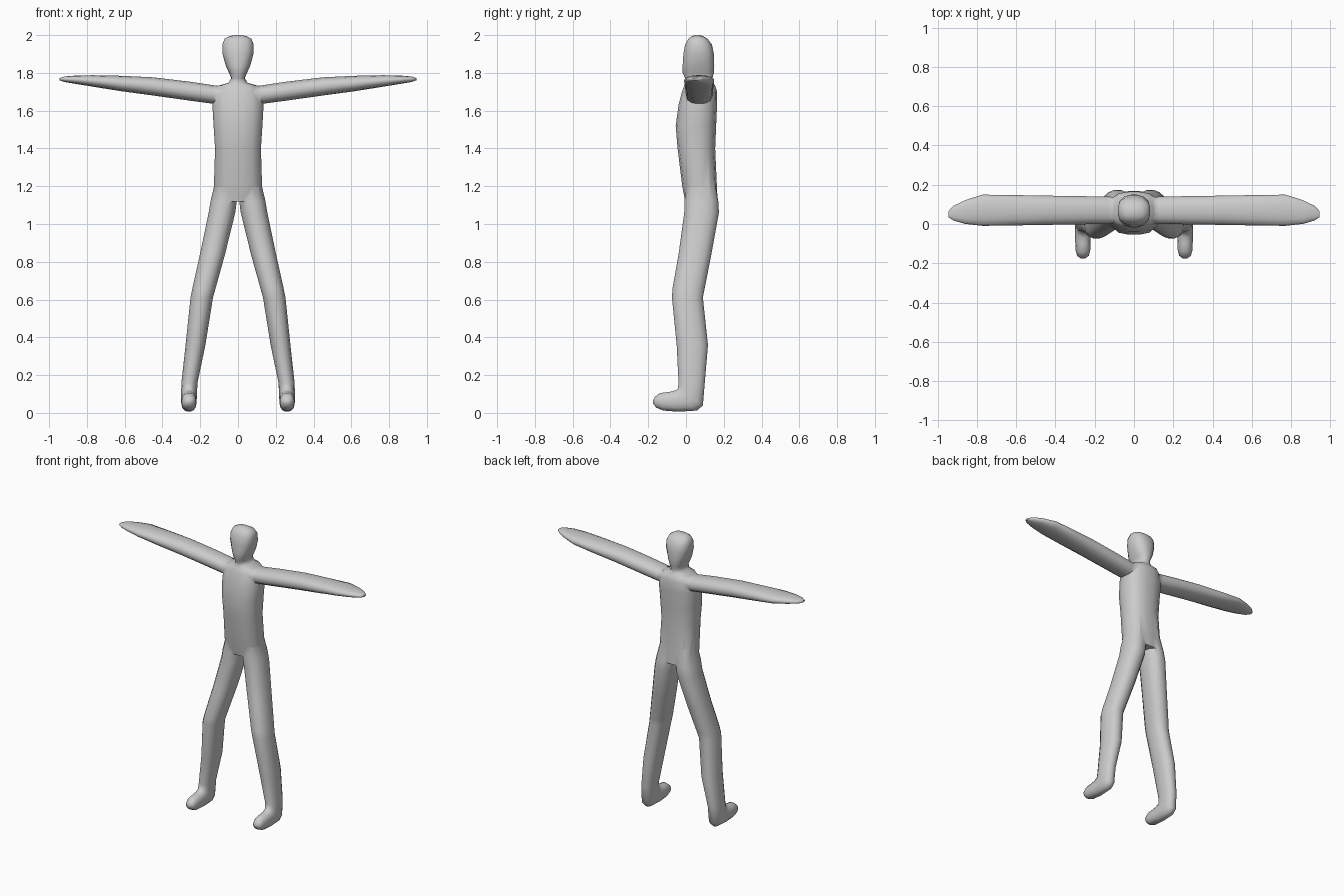
import bpy, bmesh, math
from mathutils import Vector

if "Cube" in bpy.data.objects:
    bpy.data.objects.remove(bpy.data.objects["Cube"])

SIDES = 16
skin = bpy.data.materials.new("plain grey")
skin.diffuse_color = (0.6, 0.6, 0.6, 1)
skin.use_nodes = True
skin.node_tree.nodes["Principled BSDF"].inputs["Base Color"].default_value = skin.diffuse_color


def loft(name, rings, power=2.7):
    """Skin rounded-box rings; each ring is (end A, end B, half-width vector)."""
    bm = bmesh.new()
    loops = []
    for a, b, w in rings:
        a, b, w = Vector(a), Vector(b), Vector(w)
        mid, half = (a + b) / 2, (a - b) / 2
        loop = []
        for i in range(SIDES):
            t = 2 * math.pi * (i + 0.5) / SIDES
            c, s = math.cos(t), math.sin(t)
            r = (abs(c) ** power + abs(s) ** power) ** (-1 / power)
            loop.append(bm.verts.new(mid + half * c * r + w * s * r))
        loops.append(loop)
    for p, q in zip(loops, loops[1:]):
        for i in range(SIDES):
            j = (i + 1) % SIDES
            bm.faces.new((p[i], p[j], q[j], q[i]))
    for cap in (loops[0], loops[-1]):
        bm.faces.new(cap)
    bmesh.ops.recalc_face_normals(bm, faces=bm.faces)
    mesh = bpy.data.meshes.new(name)
    bm.to_mesh(mesh)
    bm.free()
    mesh.materials.append(skin)
    ob = bpy.data.objects.new(name, mesh)
    bpy.context.collection.objects.link(ob)
    return ob


# torso, neck and head: z, half width, front y, back y
body = [(1.12, .125, -.005, .168), (1.2, .128, -.02, .164), (1.4, .122, -.045, .155),
        (1.52, .13, -.055, .16), (1.63, .136, -.04, .165), (1.7, .13, -.022, .165),
        (1.732, .105, -.01, .155), (1.748, .05, 0, .14), (1.772, .036, -.005, .14),
        (1.8, .048, -.018, .148), (1.84, .066, -.018, .15), (1.9, .082, -.014, .148),
        (1.95, .083, -.005, .138), (1.98, .072, .012, .115), (1.995, .045, .03, .09),
        (2.0, .015, .05, .07)]
figure = loft("figure", [((0, f, z), (0, b, z), (w, 0, 0)) for z, w, f, b in body])

# arm: x, bottom z, top z, front y, back y
arm = [(.05, 1.63, 1.725, .005, .135), (.13, 1.636, 1.735, .0, .14),
       (.25, 1.652, 1.753, -.002, .142), (.45, 1.68, 1.777, -.005, .145),
       (.62, 1.703, 1.785, -.008, .148), (.77, 1.727, 1.788, -.01, .15),
       (.86, 1.742, 1.786, .0, .122), (.92, 1.752, 1.781, .018, .092),
       (.945, 1.761, 1.773, .035, .065)]

# leg and foot: centre x, half width, front (y, z), back (y, z)
leg = [(.068, .05, (.01, 1.24), (.15, 1.24)), (.076, .07, (-.01, 1.12), (.172, 1.12)),
       (.085, .071, (-.01, 1.06), (.175, 1.06)), (.135, .067, (-.04, .84), (.135, .84)),
       (.18, .062, (-.072, .66), (.1, .66)), (.192, .06, (-.075, .61), (.09, .61)),
       (.225, .053, (-.05, .36), (.117, .36)), (.257, .043, (-.04, .16), (.1, .16)),
       (.26, .042, (-.045, .125), (.09, .04)), (.26, .041, (-.07, .115), (.06, .012)),
       (.26, .04, (-.1, .11), (-.04, .006)), (.26, .038, (-.14, .105), (-.12, .012)),
       (.26, .03, (-.165, .085), (-.158, .028)), (.26, .012, (-.175, .065), (-.174, .05))]

limbs = []
for side, label in ((1, "left"), (-1, "right")):
    limbs.append(loft(label + "_arm", [
        ((side * x, (f + b) / 2, lo), (side * x, (f + b) / 2, hi), (0, (b - f) / 2, 0))
        for x, lo, hi, f, b in arm], 2.4))
    limbs.append(loft(label + "_leg", [
        ((side * x, *f), (side * x, *b), (w, 0, 0)) for x, w, f, b in leg], 2.4))

# merge the limbs into one continuous skin
bpy.context.view_layer.objects.active = figure
figure.select_set(True)
for limb in limbs:
    mod = figure.modifiers.new("join_" + limb.name, 'BOOLEAN')
    mod.operation, mod.solver, mod.object = 'UNION', 'EXACT', limb
    bpy.ops.object.modifier_apply(modifier=mod.name)
    bpy.data.objects.remove(limb)
bpy.ops.object.shade_smooth_by_angle(angle=math.radians(60))
